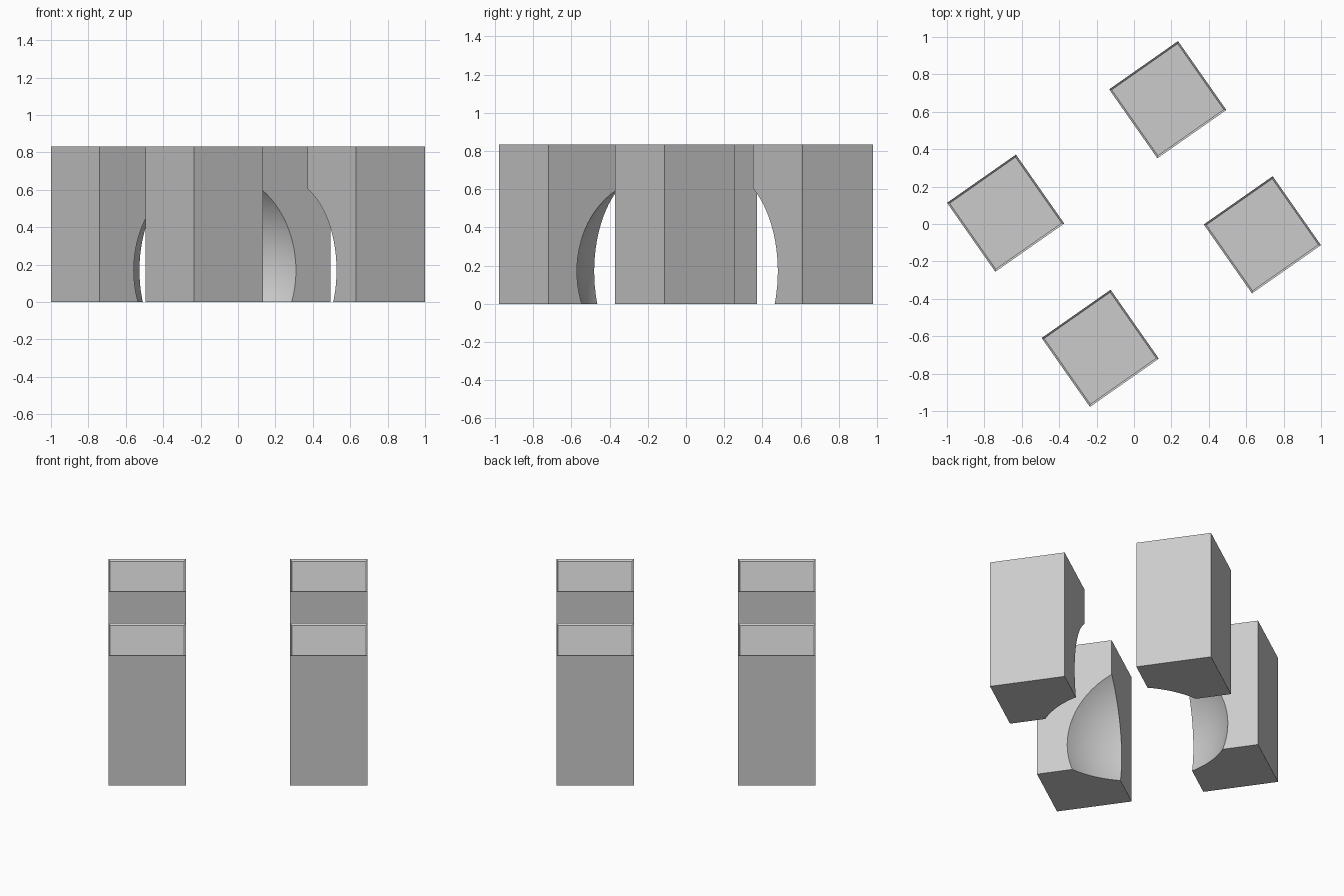
import bpy, bmesh, math
from mathutils import Matrix, Vector

if "Cube" in bpy.data.objects:
    bpy.data.objects.remove(bpy.data.objects["Cube"])

ANGLE = math.radians(35)
HALF, HEIGHT = 0.225, 0.833
CU, CV = 0.529, 0.441

# hidden sphere that hollows out the inner corners
bpy.ops.mesh.primitive_uv_sphere_add(segments=96, ring_count=48, radius=0.572,
                                     location=(0, 0, 0.17))
cutter = bpy.context.object
cutter.name = "hollow_cutter"
bpy.ops.object.shade_smooth()


def block(name, u, v):
    """Square pillar with a shallow rimmed top and a spherical bite."""
    bm = bmesh.new()
    bmesh.ops.create_cube(bm, size=1)
    bm.transform(Matrix.Translation((u, v, HEIGHT / 2))
                 @ Matrix.Diagonal((2 * HALF, 2 * HALF, HEIGHT, 1)))
    # recessed top panel
    top = max(bm.faces, key=lambda f: f.calc_center_median().z)
    bmesh.ops.inset_region(bm, faces=[top], thickness=0.014)
    bmesh.ops.translate(bm, verts=list(top.verts), vec=Vector((0, 0, -0.012)))
    bm.transform(Matrix.Rotation(ANGLE, 4, 'Z'))
    mesh = bpy.data.meshes.new(name)
    bm.to_mesh(mesh)
    bm.free()
    ob = bpy.data.objects.new(name, mesh)
    bpy.context.collection.objects.link(ob)
    # spherical bite
    mod = ob.modifiers.new("bite", 'BOOLEAN')
    mod.operation = 'DIFFERENCE'
    mod.solver = 'EXACT'
    mod.object = cutter
    bpy.ops.object.select_all(action='DESELECT')
    bpy.context.view_layer.objects.active = ob
    ob.select_set(True)
    bpy.ops.object.modifier_apply(modifier="bite")
    bpy.ops.object.shade_smooth_by_angle(angle=math.radians(20))


for name, su, sv in (("right_block", 1, -1), ("back_block", 1, 1),
                     ("left_block", -1, 1), ("front_block", -1, -1)):
    block(name, su * CU, sv * CV)

cutter.hide_render = True
bpy.data.objects.remove(cutter)
